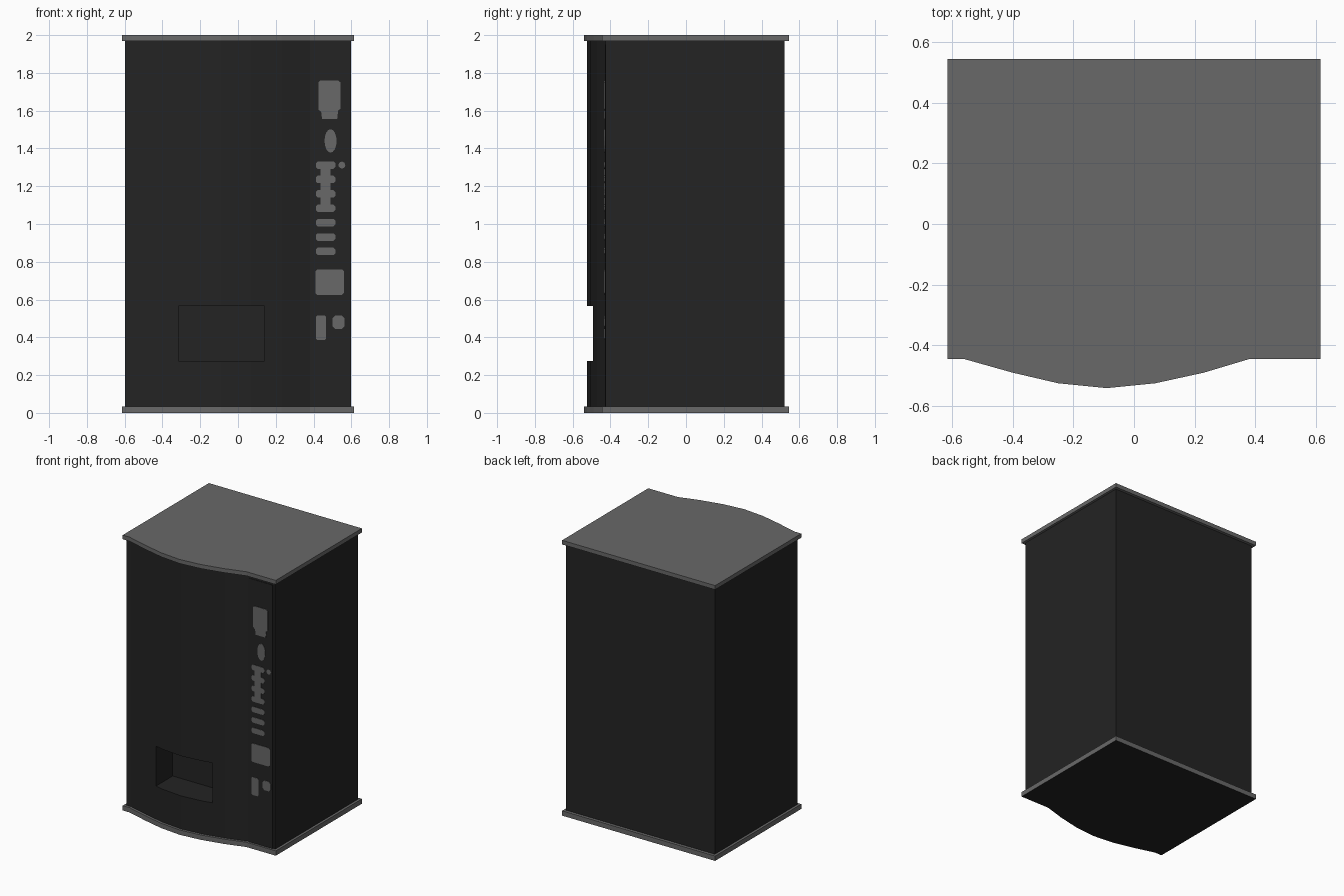
import bpy, bmesh, math

if "Cube" in bpy.data.objects:
    bpy.data.objects.remove(bpy.data.objects["Cube"])

def material(name, v):
    m = bpy.data.materials.new(name)
    m.diffuse_color = (v, v, v, 1)
    m.use_nodes = True
    m.node_tree.nodes["Principled BSDF"].inputs["Base Color"].default_value = m.diffuse_color
    return m

DARK = material("black_body", 0.017)
GREY = material("grey_trim", 0.140)

def prism(name, pts, lo, hi, mat, upright=False):
    """Extrude an outline along z, or along y when upright (outline in x, z)."""
    bm = bmesh.new()
    place = (lambda p, h: (p[0], h, p[1])) if upright else (lambda p, h: (p[0], p[1], h))
    a = [bm.verts.new(place(p, lo)) for p in pts]
    b = [bm.verts.new(place(p, hi)) for p in pts]
    bm.faces.new(a)
    bm.faces.new(b)
    for i in range(len(pts)):
        j = (i + 1) % len(pts)
        bm.faces.new((a[i], a[j], b[j], b[i]))
    bmesh.ops.recalc_face_normals(bm, faces=bm.faces)
    me = bpy.data.meshes.new(name)
    bm.to_mesh(me)
    bm.free()
    me.materials.append(mat)
    ob = bpy.data.objects.new(name, me)
    bpy.context.collection.objects.link(ob)
    return ob

def rect(x0, x1, z0, z1, c=0.0):
    """Rectangle outline, with cut corners if c > 0."""
    if not c:
        return [(x0, z0), (x1, z0), (x1, z1), (x0, z1)]
    return [(x0 + c, z0), (x1 - c, z0), (x1, z0 + c), (x1, z1 - c),
            (x1 - c, z1), (x0 + c, z1), (x0, z1 - c), (x0, z0 + c)]

def oval(cx, cz, rx, rz, n=16):
    return [(cx + rx * math.cos(2 * math.pi * i / n),
             cz + rz * math.sin(2 * math.pi * i / n)) for i in range(n)]

# Footprint: straight sides and back, faceted bow in the front
BOW = [(0.38, -0.445), (0.23, -0.49), (0.07, -0.525), (-0.09, -0.541),
       (-0.25, -0.525), (-0.40, -0.49), (-0.56, -0.445)]

def footprint(half, back, inset):
    front = [(x, y + inset) for x, y in BOW]
    yf = BOW[0][1] + inset
    return [(-half, back), (half, back), (half, yf)] + front + [(-half, yf)]

# Cabinet with the delivery pocket cut into the front
cabinet = prism("cabinet", footprint(0.597, 0.522, 0.018), 0.03, 1.975, DARK)
cutter = prism("pocket_cutter", rect(-0.315, 0.14, 0.275, 0.565), -0.7, -0.30, DARK, True)
cutter.hide_render = True
mod = cabinet.modifiers.new("pocket", 'BOOLEAN')
mod.operation = 'DIFFERENCE'
mod.solver = 'EXACT'
mod.object = cutter
bpy.context.view_layer.objects.active = cabinet
bpy.ops.object.modifier_apply(modifier=mod.name)
bpy.data.objects.remove(cutter)

# Top and base plates, the base with a dark underside
plate = footprint(0.615, 0.544, 0.0)
prism("top_plate", plate, 1.97, 2.0, GREY)
base = prism("base_plate", plate, 0.0, 0.035, GREY)
base.data.materials.append(DARK)
for f in base.data.polygons:
    if f.normal.z < -0.5:
        f.material_index = 1

# Control panel strip beside the bowed door
FACE = BOW[0][1] + 0.018
prism("control_panel", rect(0.39, 0.58, 0.035, 1.95), FACE - 0.003, FACE + 0.004, DARK, True)

# Thin grey fittings on the panel
def fitting(name, pts):
    prism(name, pts, FACE - 0.006, FACE - 0.002, GREY, True)

fitting("note_reader", [(0.445, 1.555), (0.525, 1.555), (0.53, 1.60), (0.542, 1.61),
                        (0.542, 1.75), (0.53, 1.76), (0.435, 1.76), (0.425, 1.75),
                        (0.425, 1.605), (0.44, 1.595)])
fitting("coin_slot", oval(0.49, 1.44, 0.032, 0.062))
fitting("return_knob", oval(0.55, 1.312, 0.018, 0.018))
for i in range(7):
    z = 1.312 - i * 0.0762
    fitting("button_%d" % (i + 1), rect(0.412, 0.515, z - 0.02, z + 0.02, 0.01))
    if i < 3:
        fitting("button_bridge_%d" % (i + 1), rect(0.437, 0.49, z - 0.0562, z - 0.02))
fitting("display", rect(0.41, 0.56, 0.625, 0.76, 0.01))
fitting("lock_plate", rect(0.412, 0.467, 0.385, 0.515, 0.008))
fitting("change_cup", rect(0.50, 0.565, 0.445, 0.515, 0.015))
